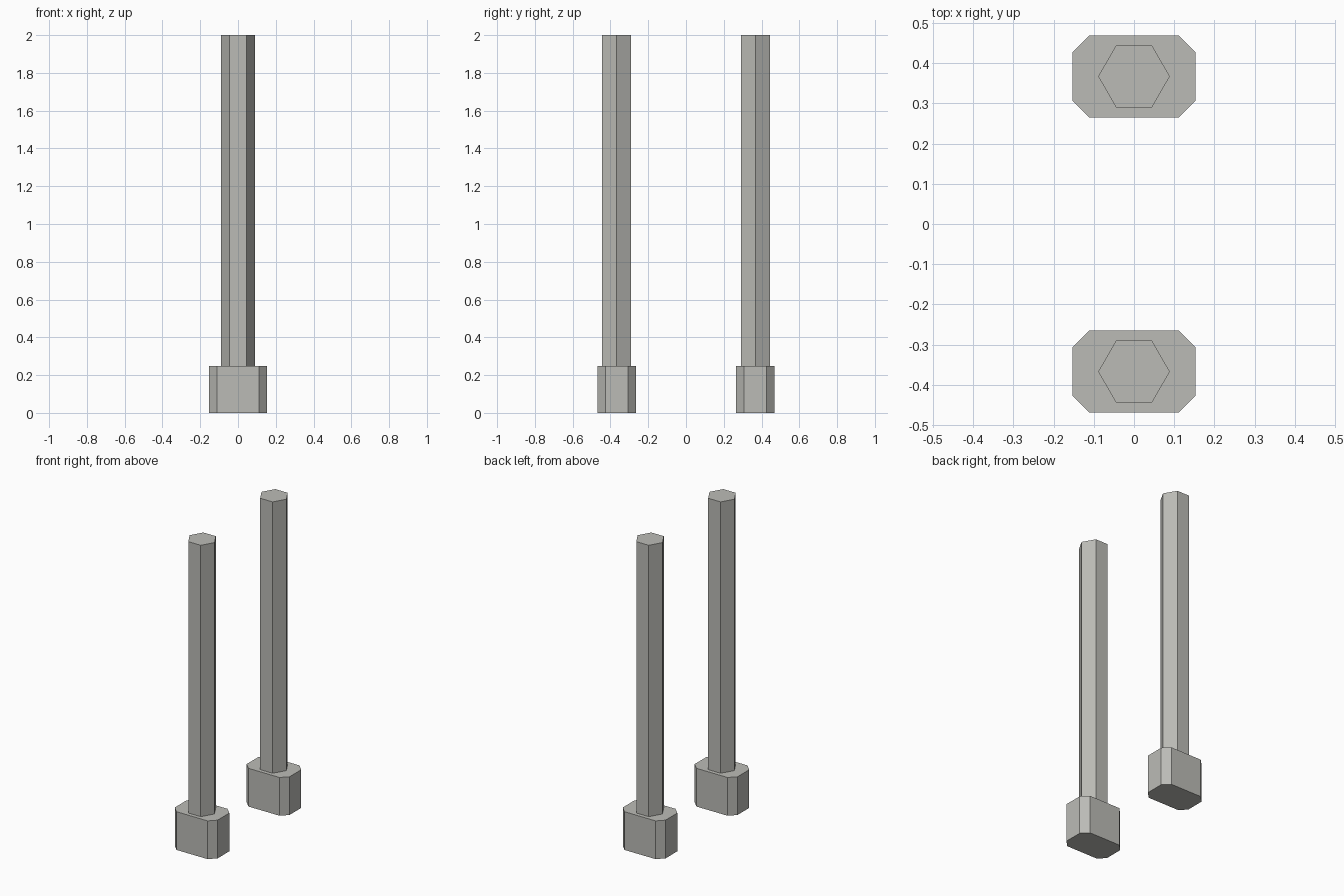
import bpy, bmesh, math

if "Cube" in bpy.data.objects:
    bpy.data.objects.remove(bpy.data.objects["Cube"])

grey = bpy.data.materials.new("warm_grey")
grey.diffuse_color = (0.50, 0.50, 0.47, 1)
grey.use_nodes = True
grey.node_tree.nodes["Principled BSDF"].inputs["Base Color"].default_value = grey.diffuse_color


def prism(name, outline, y, z0, z1):
    """Flat-sided vertical prism from an xy outline."""
    bm = bmesh.new()
    face = bm.faces.new([bm.verts.new((px, py, z0)) for px, py in outline])
    ext = bmesh.ops.extrude_face_region(bm, geom=[face])
    for v in ext["geom"]:
        if isinstance(v, bmesh.types.BMVert):
            v.co.z = z1
    bmesh.ops.recalc_face_normals(bm, faces=bm.faces)
    mesh = bpy.data.meshes.new(name)
    bm.to_mesh(mesh)
    bm.free()
    mesh.materials.append(grey)
    ob = bpy.data.objects.new(name, mesh)
    ob.location.y = y
    bpy.context.collection.objects.link(ob)


# Hexagonal post outline, corners pointing along x
R = 0.089
hexagon = [(R * math.cos(math.radians(a)), R * math.sin(math.radians(a)))
           for a in range(0, 360, 60)]

# Rectangular foot outline with cut corners
X, Y, C = 0.153, 0.102, 0.042
foot = [(X, Y - C), (X - C, Y), (C - X, Y), (-X, Y - C),
        (-X, C - Y), (C - X, -Y), (X - C, -Y), (X, C - Y)]

# A front and a back post, each standing on its foot
for side, y in (("front", -0.367), ("back", 0.367)):
    prism(side + "_foot", foot, y, 0, 0.247)
    prism(side + "_post", hexagon, y, 0.247, 2)
